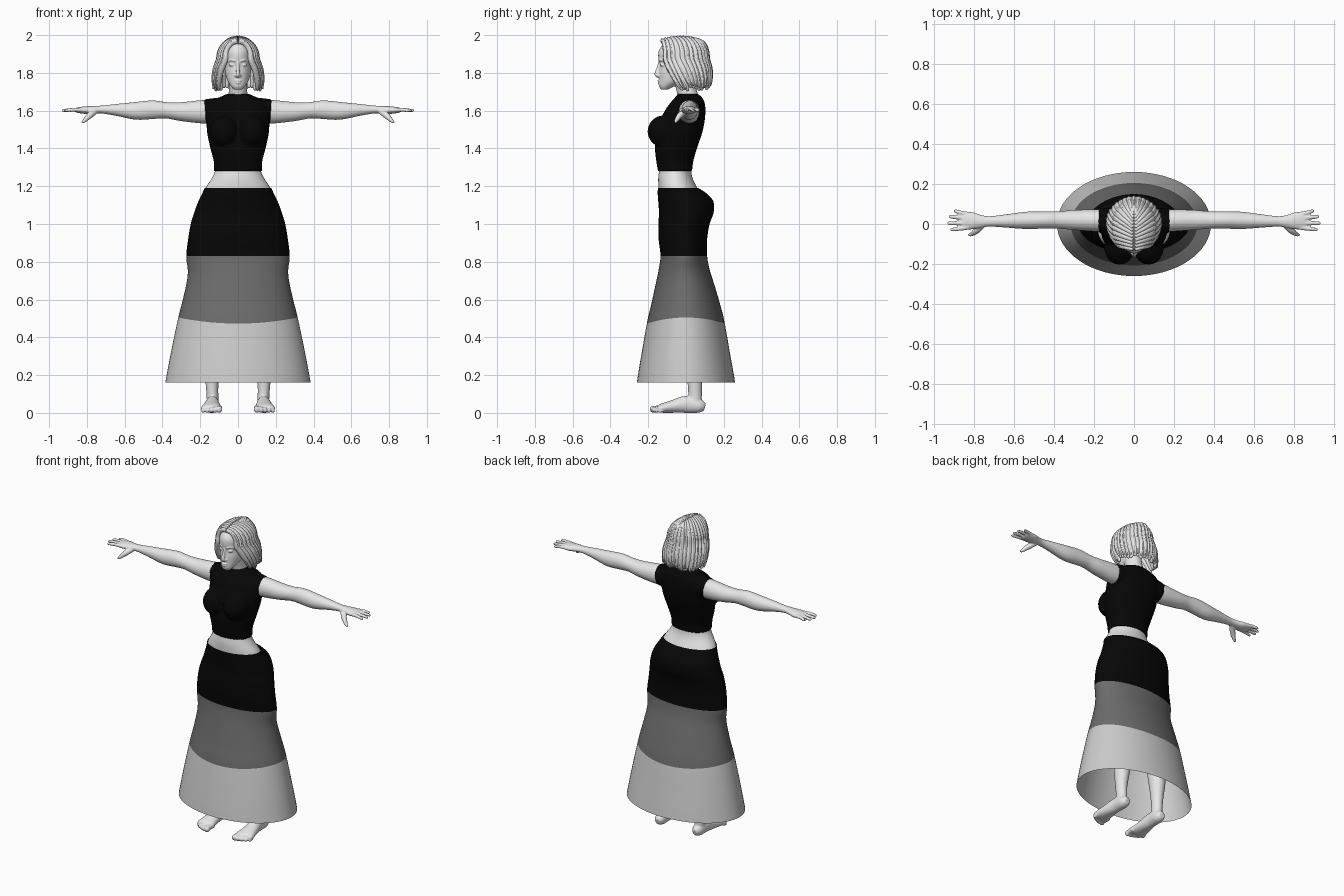
import bpy, bmesh, math, random
from mathutils import Vector, Matrix

random.seed(4)
old = bpy.data.objects.get("Cube")
if old:
    bpy.data.objects.remove(old, do_unlink=True)

X, Y, Z = Vector((1, 0, 0)), Vector((0, 1, 0)), Vector((0, 0, 1))


def material(name, value):
    m = bpy.data.materials.new(name)
    m.use_nodes = True
    col = (value, value, value, 1)
    m.diffuse_color = col
    m.node_tree.nodes["Principled BSDF"].inputs["Base Color"].default_value = col
    return m


pale = material("pale_grey", 0.8)
light = material("light_grey", 0.6)
mid = material("mid_grey", 0.15)
black = material("black", 0.002)


def resample(pts, steps):
    """Catmull-Rom curve through points of any dimension."""
    out = []
    for i in range(len(pts) - 1):
        a, b, c, d = (pts[max(i - 1, 0)], pts[i], pts[i + 1], pts[min(i + 2, len(pts) - 1)])
        for k in range(steps):
            t = k / steps
            out.append([q + t / 2 * (r - p + t * (2 * p - 5 * q + 4 * r - s + t * (3 * (q - r) + s - p)))
                        for p, q, r, s in zip(a, b, c, d)])
    return out + [list(pts[-1])]


def sweep(bm, pts, ref=X, flat=False, segs=16, steps=4, power=1.0, caps=True):
    """Elliptic tube; each point is x, y, z, radius along ref, other radius."""
    pts = resample(pts, steps)
    centres = [Vector(p[:3]) for p in pts]
    rings = []
    for i, p in enumerate(pts):
        t = Z if flat else (centres[min(i + 1, len(pts) - 1)] - centres[max(i - 1, 0)]).normalized()
        u = (ref - t * ref.dot(t)).normalized()
        v = t.cross(u)
        ring = []
        for k in range(segs):
            a = math.tau * k / segs
            c, s = (math.copysign(abs(w) ** power, w) for w in (math.cos(a), math.sin(a)))
            ring.append(bm.verts.new(centres[i] + u * c * p[3] + v * s * p[4]))
        rings.append(ring)
    for r, q in zip(rings, rings[1:]):
        for k in range(segs):
            n = (k + 1) % segs
            bm.faces.new((r[k], r[n], q[n], q[k]))
    if caps:
        bm.faces.new(rings[0][::-1])
        bm.faces.new(rings[-1])


def ball(bm, loc, size):
    bmesh.ops.create_uvsphere(bm, u_segments=20, v_segments=12, radius=1,
                              matrix=Matrix.Translation(loc) @ Matrix.Diagonal((*size, 1)))


def finish(bm, name, mats, voxel=0, smooth=2, mirror=False):
    bmesh.ops.recalc_face_normals(bm, faces=bm.faces)
    for f in bm.faces:
        f.smooth = True
    me = bpy.data.meshes.new(name)
    bm.to_mesh(me)
    bm.free()
    for m in mats:
        me.materials.append(m)
    ob = bpy.data.objects.new(name, me)
    bpy.context.collection.objects.link(ob)
    if voxel:
        rm = ob.modifiers.new("fuse", 'REMESH')
        rm.mode = 'VOXEL'
        rm.voxel_size = voxel
        rm.use_smooth_shade = True
        sm = ob.modifiers.new("soften", 'SMOOTH')
        sm.iterations = smooth
    if mirror:
        mr = ob.modifiers.new("mirror", 'MIRROR')
        mr.use_mirror_merge = False
    return ob


def rings(rows):
    """Rows of height, half width, front y, back y."""
    return [(0, (f + b) / 2, z, w, (b - f) / 2) for z, w, f, b in rows]


# Skirt: three colour bands on one open surface
bm = bmesh.new()
sweep(bm, rings([
    (0.16, .385, -.26, .26), (0.32, .355, -.237, .235), (0.505, .316, -.207, .205),
    (0.6, .292, -.182, .178), (0.7, .27, -.158, .145), (0.76, .266, -.145, .125),
    (0.83, .274, -.135, .112), (0.92, .264, -.145, .112), (1.0, .25, -.146, .125),
    (1.06, .232, -.143, .146), (1.12, .21, -.147, .145), (1.165, .188, -.15, .105),
    (1.19, .177, -.148, .065)]), flat=True, segs=64, caps=False)
for f in bm.faces:
    h = f.calc_center_median().z
    f.material_index = 0 if h < 0.505 else 1 if h < 0.83 else 2
for v in bm.verts:
    v.co.z -= 0.03 * (v.co.y / 0.2) ** 2 * max(0, 1 - abs(v.co.z - 0.505) / 0.3)
finish(bm, "skirt", [light, mid, black])

# Bare midriff
bm = bmesh.new()
sweep(bm, rings([(1.13, .195, -.138, .09), (1.19, .172, -.145, .06), (1.24, .14, -.147, .036),
                 (1.28, .122, -.143, .028), (1.33, .118, -.14, .03)]), flat=True, segs=40)
finish(bm, "midriff", [pale])

# Sleeveless top with bust and shoulder caps
bm = bmesh.new()
sweep(bm, rings([
    (1.28, .127, -.148, .033), (1.33, .128, -.157, .038), (1.4, .146, -.164, .058),
    (1.48, .163, -.155, .085), (1.54, .167, -.14, .098), (1.6, .17, -.112, .103),
    (1.645, .155, -.08, .098), (1.67, .1, -.058, .085), (1.688, .06, -.045, .065)]),
    flat=True, segs=40, power=0.9)
for s in (-1, 1):
    ball(bm, (s * .073, -.118, 1.49), (.076, .086, .085))
    sweep(bm, [(s * .06, .015, 1.605, .075, .068), (s * .13, .015, 1.598, .066, .068),
               (s * .174, .015, 1.595, .062, .065)], ref=Y, segs=24)
finish(bm, "sleeveless_top", [black], voxel=.007, smooth=3)

# Arms with palm, fingers and thumb
bm = bmesh.new()
sweep(bm, [
    (.14, .015, 1.595, .056, .061), (.2, .018, 1.594, .055, .061), (.3, .02, 1.595, .05, .05),
    (.38, .02, 1.602, .043, .043), (.45, .02, 1.605, .043, .049), (.54, .018, 1.599, .043, .047),
    (.64, .015, 1.604, .033, .032), (.72, .013, 1.606, .026, .021), (.765, .013, 1.605, .032, .02),
    (.81, .016, 1.603, .043, .02), (.85, .016, 1.603, .043, .014), (.862, .016, 1.603, .036, .009)],
    ref=Y, segs=24)
for y0, y1, tip in ((.05, .064, .9), (.028, .036, .925), (.005, .004, .932), (-.018, -.028, .918)):
    sweep(bm, [(.83, y0, 1.604, .011, .011), (.87, (y0 + y1) / 2, 1.605, .011, .01),
               (tip - .01, y1, 1.601, .009, .008), (tip, y1, 1.6, .005, .005)], ref=Y, segs=10)
sweep(bm, [(.755, -.002, 1.598, .016, .016), (.785, -.032, 1.575, .016, .017),
           (.81, -.05, 1.55, .011, .011), (.826, -.056, 1.537, .006, .006)], ref=Y, segs=12)
finish(bm, "arms", [pale], voxel=.004, mirror=True)

# Legs with feet and toes
bm = bmesh.new()
sweep(bm, [(.135, .045, .03, .032, .036), (.135, .048, .09, .031, .036), (.137, .047, .16, .035, .039),
           (.132, .05, .32, .052, .056), (.12, .02, .5, .05, .055), (.1, 0, .8, .08, .08)],
      segs=24)
sweep(bm, [(.133, .1, .03, .018, .02), (.134, .07, .037, .034, .037), (.136, .0, .045, .036, .045),
           (.139, -.07, .034, .046, .034), (.141, -.125, .025, .055, .025),
           (.142, -.148, .02, .05, .017)], segs=24)
for i in range(5):
    x, r = .1 + .021 * i, .018 - .0018 * i
    tip = -.19 + .003 * i + .0018 * i * i
    sweep(bm, [(x, -.12, .024, r, r), (x, tip + .025, r + .004, r * .85, r * .9),
               (x, tip + .01, r, r, r), (x, tip, r * .9, r * .5, r * .5)], segs=12)
finish(bm, "legs", [pale], voxel=.005, mirror=True)

# Head, neck and facial features
bm = bmesh.new()
sweep(bm, rings([
    (1.712, .022, -.132, -.095), (1.73, .038, -.143, -.06), (1.76, .056, -.143, .0),
    (1.8, .068, -.143, .05), (1.84, .073, -.139, .085), (1.88, .078, -.147, .1),
    (1.92, .075, -.143, .095), (1.955, .058, -.115, .075), (1.975, .025, -.07, .03)]),
    flat=True, segs=32)
sweep(bm, [(0, .02, 1.64, .058, .06), (0, .005, 1.7, .049, .052), (0, -.015, 1.78, .05, .055)], segs=24)
sweep(bm, [(0, -.136, 1.865, .007, .008), (0, -.146, 1.825, .008, .01),
           (0, -.154, 1.793, .012, .013), (0, -.145, 1.78, .012, .008)], segs=12)
for z, w in ((1.758, .02), (1.747, .017)):
    ball(bm, (0, -.138, z), (w, .013, .006))
for s in (-1, 1):
    ball(bm, (s * .031, -.123, 1.842), (.016, .014, .008))
    ball(bm, (s * .011, -.144, 1.785), (.008, .009, .007))
    sweep(bm, [(s * .014, -.141, 1.862, .005, .006), (s * .034, -.13, 1.868, .006, .007),
               (s * .055, -.104, 1.86, .005, .006)], ref=Z, segs=10)
finish(bm, "head", [pale], voxel=.004, smooth=1)

# Bobbed hair: overlapping locks falling from a centre parting
bm = bmesh.new()
count = 13
for i in range(count):
    k = i / (count - 1)
    a, b = math.radians(-46 + 136 * k), math.radians(-28 + 118 * k)
    y0 = -.125 + .185 * k
    start = Vector((.004, y0, 1.983 - 1.6 * (y0 + .03) ** 2))
    side = Vector((.1 * math.cos(a), -.015 + .125 * math.sin(a), 1.87))
    end = Vector((.117 * math.cos(b), .025 + .088 * math.sin(b), 1.712 + random.uniform(-.01, .012)))
    wide = random.uniform(.017, .023)
    lock = []
    for n in range(5):
        q = n / 4 * math.pi / 2
        p = start.lerp(side, math.sin(q))
        p.z = side.z + (start.z - side.z) * math.cos(q)
        lock.append((*p, wide * (.6 + .1 * n), .015))
    for t, w in ((.35, 1.05), (.7, .95), (.92, .65), (1, .2)):
        p = side.lerp(end, t) + Vector((math.cos(b), math.sin(b), 0)) * .014 * math.sin(math.pi * t)
        lock.append((*p, wide * w, .015 * w))
    sweep(bm, lock, ref=Vector((-math.sin(a), math.cos(a), 0)), segs=10, steps=3)
    # Thin raised ridge along each lock
    ridge = [(p[0] * 1.05, p[1] + .006 * math.sin(a), p[2] + .002, p[3] * .4, .012) for p in lock[1:-1]]
    sweep(bm, ridge, ref=Vector((-math.sin(a), math.cos(a), 0)), segs=8, steps=3)
finish(bm, "hair", [pale], mirror=True)
